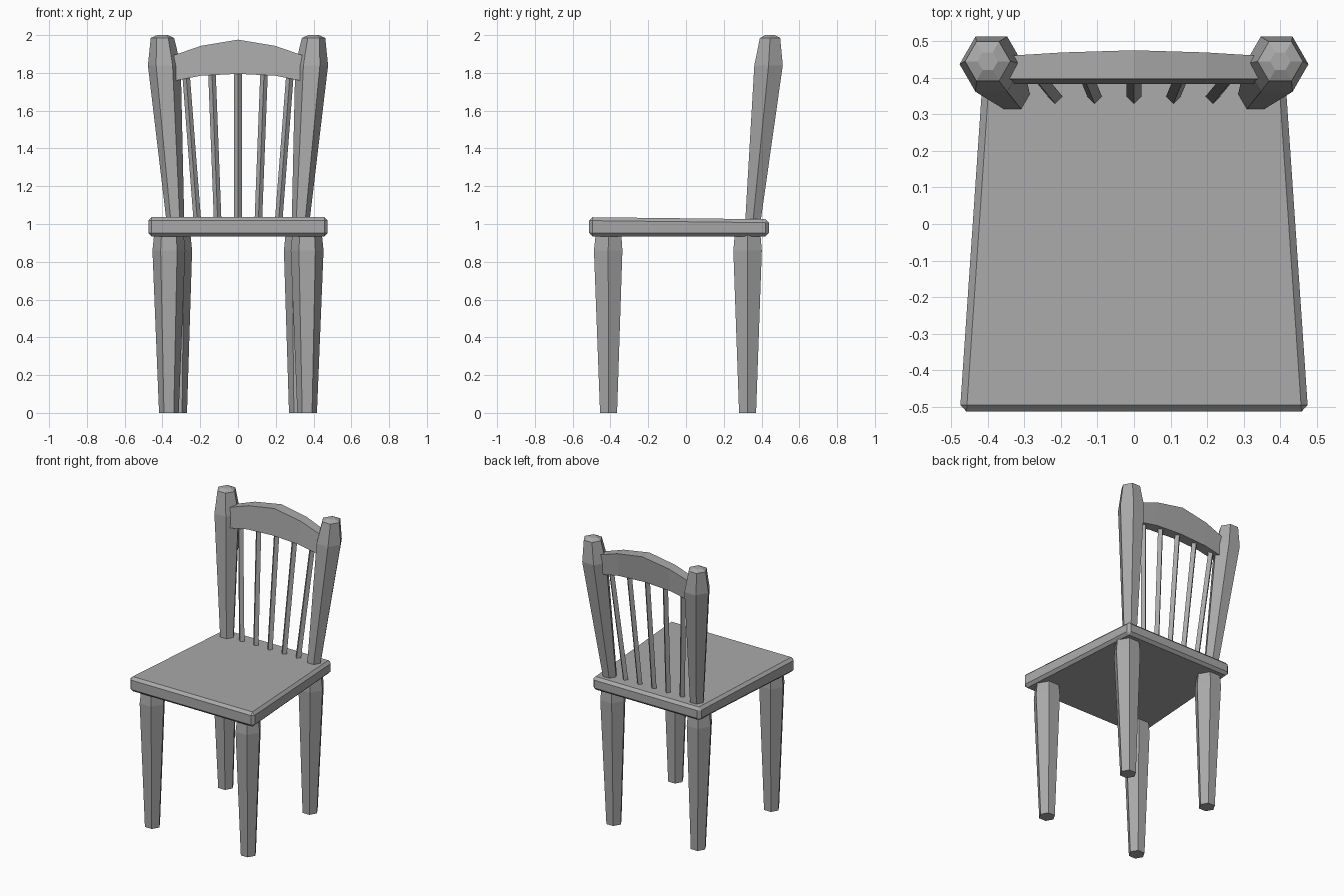
import bpy, bmesh, math

cube = bpy.data.objects.get("Cube")
if cube:
    bpy.data.objects.remove(cube, do_unlink=True)

grey = bpy.data.materials.new("plain_grey")
grey.use_nodes = True
colour = (0.4, 0.4, 0.4, 1)
grey.diffuse_color = colour
grey.node_tree.nodes["Principled BSDF"].inputs["Base Color"].default_value = colour


def loft(name, rings):
    """Skin a list of equal-length point rings and cap both ends."""
    bm = bmesh.new()
    loops = [[bm.verts.new(p) for p in ring] for ring in rings]
    n = len(loops[0])
    for low, high in zip(loops, loops[1:]):
        for i in range(n):
            j = (i + 1) % n
            bm.faces.new((low[i], low[j], high[j], high[i]))
    bm.faces.new(loops[0][::-1])
    bm.faces.new(loops[-1])
    bmesh.ops.recalc_face_normals(bm, faces=bm.faces)
    mesh = bpy.data.meshes.new(name)
    bm.to_mesh(mesh)
    bm.free()
    mesh.materials.append(grey)
    obj = bpy.data.objects.new(name, mesh)
    bpy.context.collection.objects.link(obj)
    return obj


def ring(x, y, z, radius, sides):
    """Level polygon with a corner pointing along x."""
    step = math.tau / sides
    return [(x + radius * math.cos(i * step), y + radius * math.sin(i * step), z)
            for i in range(sides)]


def turned(name, sections, side, sides=6):
    """Tapered prism through (x, y, z, radius) sections, on either side."""
    return loft(name, [ring(side * x, y, z, r, sides) for x, y, z, r in sections])


# Seat: a tapered slab, slightly thinner at the back, with chamfered edges
def seat_ring(z_front, z_back):
    front, back = (0.476, -0.513), (0.411, 0.44)
    return [(-front[0], front[1], z_front), (front[0], front[1], z_front),
            (back[0], back[1], z_back), (-back[0], back[1], z_back)]


seat = loft("seat", [seat_ring(0.935, 0.935), seat_ring(1.036, 1.025)])
bevel = seat.modifiers.new("chamfer", "BEVEL")
bevel.width = 0.018
bevel.segments = 1

# Legs and leaning back posts, six-sided
front_leg = [(0.366, -0.41, 0, 0.052), (0.366, -0.412, 0.86, 0.087),
             (0.366, -0.41, 0.96, 0.077)]
back_leg = [(0.322, 0.326, 0, 0.052), (0.33, 0.326, 0.86, 0.087),
            (0.33, 0.326, 0.96, 0.077)]
back_post = [(0.33, 0.352, 0.99, 0.046), (0.39, 0.437, 1.84, 0.087),
             (0.4, 0.445, 1.985, 0.062), (0.4, 0.445, 2.0, 0.028)]
for label, side in (("left", 1), ("right", -1)):
    turned("front_leg_" + label, front_leg, side)
    turned("back_leg_" + label, back_leg, side)
    turned("back_post_" + label, back_post, side)

# Arched top rail: (x, bottom z, top z) stations, mirrored about the middle
half = [(0.35, 1.755, 1.89), (0.197, 1.785, 1.943)]
stations = [(-x, b, t) for x, b, t in half] + [(0, 1.795, 1.976)]
stations += half[::-1]
loft("top_rail", [[(x, 0.383, b), (x, 0.397, t),
                   (x, 0.475 - (1.976 - t) * 0.18, t), (x, 0.455, b)]
                  for x, b, t in stations])

# Five spindles fanning out from the seat to the rail
for i in range(-2, 3):
    turned("spindle_" + str(i + 3),
           [(0.107 * i, 0.347, 1.0, 0.02), (0.139 * i, 0.425, 1.83, 0.02)], 1, 4)
